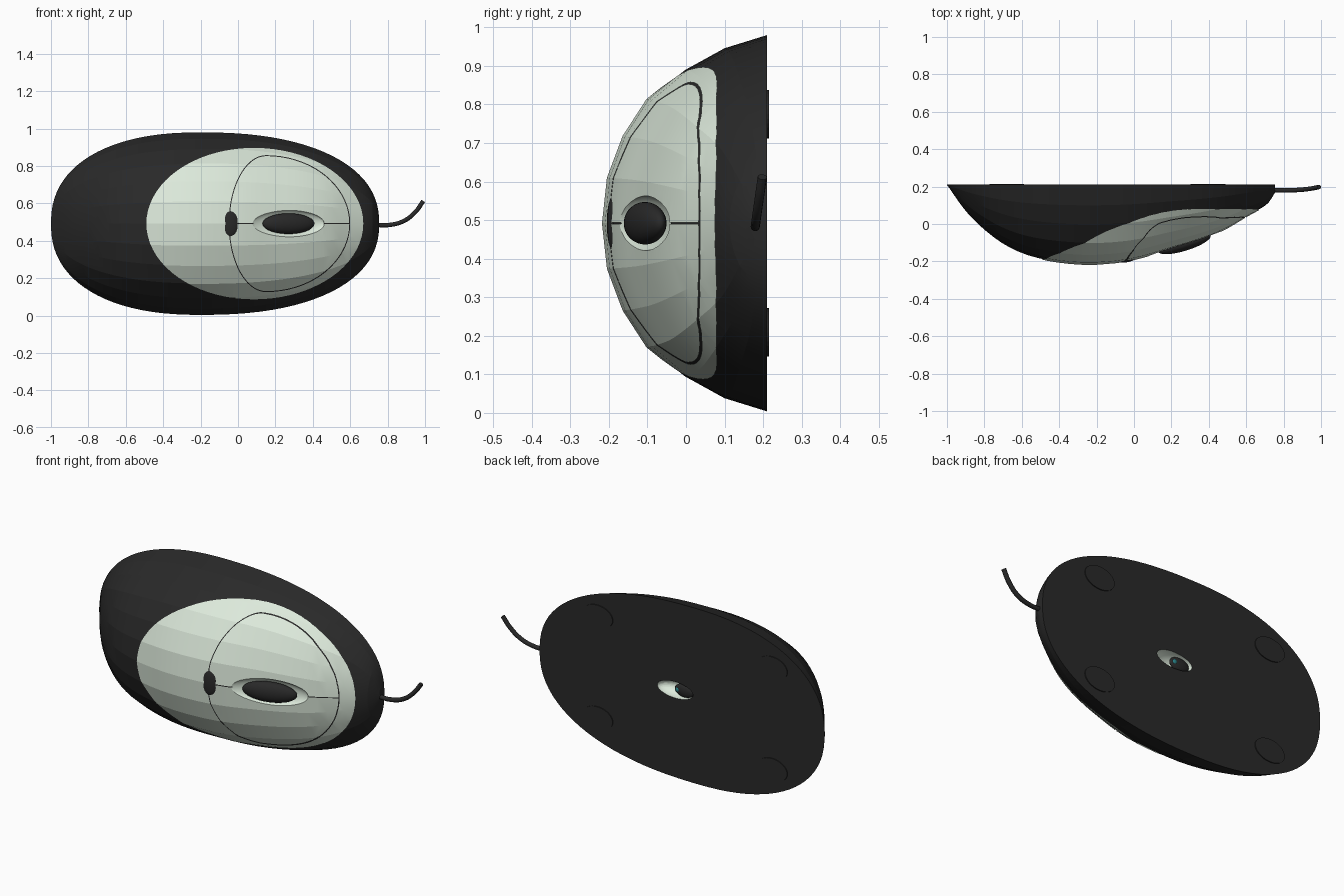
import bpy, bmesh, math
from mathutils import Matrix

if "Cube" in bpy.data.objects:
    bpy.data.objects.remove(bpy.data.objects["Cube"])

ZC, BASE = 0.492, 0.21          # centre line height, plane of the flat underside


def material(name, rgb):
    m = bpy.data.materials.new(name)
    m.diffuse_color = (*rgb, 1)
    m.use_nodes = True
    m.node_tree.nodes["Principled BSDF"].inputs["Base Color"].default_value = m.diffuse_color
    return m


BLACK = material("black_plastic", (0.022, 0.022, 0.022))
PALE = material("pale_plastic", (0.72, 0.82, 0.71))
TEAL = material("teal_lens", (0.02, 0.2, 0.22))


def finish(name, bm, mat):
    bmesh.ops.recalc_face_normals(bm, faces=bm.faces)
    me = bpy.data.meshes.new(name)
    bm.to_mesh(me)
    bm.free()
    me.materials.append(mat)
    ob = bpy.data.objects.new(name, me)
    bpy.context.collection.objects.link(ob)
    return ob


def smooth(ob, deg):
    bpy.ops.object.select_all(action='DESELECT')
    ob.select_set(True)
    bpy.context.view_layer.objects.active = ob
    bpy.ops.object.shade_smooth_by_angle(angle=math.radians(deg))


def boolean(ob, cutter, op='DIFFERENCE'):
    mod = ob.modifiers.new("cut", 'BOOLEAN')
    mod.object, mod.operation = cutter, op
    mod.solver, mod.material_mode = 'EXACT', 'TRANSFER'
    bpy.context.view_layer.objects.active = ob
    bpy.ops.object.modifier_apply(modifier=mod.name)


def ellipsoid(name, loc, semi, mat, tilt=0.0):
    bm = bmesh.new()
    bmesh.ops.create_uvsphere(bm, u_segments=40, v_segments=24, radius=1)
    bm.transform(Matrix.Translation(loc) @ Matrix.Rotation(tilt, 4, 'Z')
                 @ Matrix.Diagonal((*semi, 1)))
    ob = finish(name, bm, mat)
    smooth(ob, 40)
    return ob


def oval(cx, left, right, half, cz=ZC, n=72):
    pts = []
    for i in range(n):
        c, s = math.cos(math.tau * i / n), math.sin(math.tau * i / n)
        pts.append((cx + c * (right if c > 0 else left), cz + half * s))
    return pts


def prism(name, pts, y0, y1, mat):
    bm = bmesh.new()
    a = [bm.verts.new((x, y0, z)) for x, z in pts]
    b = [bm.verts.new((x, y1, z)) for x, z in pts]
    bm.faces.new(a)
    bm.faces.new(b)
    for i in range(len(pts)):
        j = (i + 1) % len(pts)
        bm.faces.new((a[i], a[j], b[j], b[i]))
    return finish(name, bm, mat)


# Shell loft: ridge height along x, and a faceted arch section
RIDGE = [(-1, 0), (-.9, .14), (-.8, .24), (-.7, .315), (-.6, .365), (-.5, .395),
         (-.4, .413), (-.3, .423), (-.2, .424), (-.1, .416), (0, .4), (.1, .372),
         (.2, .34), (.3, .31), (.4, .275), (.5, .23), (.6, .17), (.68, .125),
         (.72, .095), (.755, .04)]
ARCH = [(1, 0), (.93, .26), (.815, .5), (.655, .73), (.46, .875), (.24, .97), (0, 1)]


def ridge(x):
    for i in range(len(RIDGE) - 1):
        (x0, h0), (x1, h1) = RIDGE[i], RIDGE[i + 1]
        if x <= x1:
            p = RIDGE[max(i - 1, 0)]
            q = RIDGE[min(i + 2, len(RIDGE) - 1)]
            t, d = (x - x0) / (x1 - x0), x1 - x0
            m0 = (h1 - p[1]) / (x1 - p[0]) * d
            m1 = (q[1] - h0) / (q[0] - x0) * d
            return ((2*t**3 - 3*t*t + 1) * h0 + (t**3 - 2*t*t + t) * m0
                    + (3*t*t - 2*t**3) * h1 + (t**3 - t*t) * m1)
    return RIDGE[-1][1]


def shell(name, grow, mat):
    bm = bmesh.new()
    section = ARCH + [(-w, h) for w, h in ARCH[-2::-1]]
    rings, steps, power = [], 44, 2 / 2.3
    for i in range(steps + 1):
        a = 0.015 + (math.pi - 0.03) * i / steps
        c = -math.cos(a)
        x = -0.2 + math.copysign(abs(c) ** power, c) * (0.8 if c < 0 else 0.955)
        w = 0.488 * math.sin(a) ** power + grow
        h = max(ridge(x), 0.004) + grow
        rings.append([bm.verts.new((x, BASE - h * t, ZC + w * s)) for s, t in section])
    for r, q in zip(rings, rings[1:]):
        for j in range(len(r)):
            k = (j + 1) % len(r)
            bm.faces.new((r[j], r[k], q[k], q[j]))
    bm.faces.new(rings[0])
    bm.faces.new(rings[-1])
    return finish(name, bm, mat)


body = shell("body", 0, BLACK)
panel = shell("top_panel", 0.004, PALE)

# Cutters: panel outline, button seams, wheel dish, sensor recess
outline = prism("outline_cutter", oval(.085, .575, .585, .405), -.5, .3, PALE)
seam = prism("seam_cutter", oval(.15, .2, .45, .366), -.5, .3, PALE)
seam_core = prism("seam_core", oval(.15, .195, .445, .361), -.6, .4, PALE)
boolean(seam, seam_core)
split = prism("split_cutter", [(-.05, ZC - .0025), (.598, ZC - .0025),
                               (.598, ZC + .0025), (-.05, ZC + .0025)], -.5, .3, PALE)
dish = ellipsoid("dish_cutter", (.265, -.115, ZC), (.21, .035, .072), PALE, .36)
recess = ellipsoid("recess_cutter", (-.08, BASE, ZC), (.11, .06, .045), PALE)

boolean(panel, outline, 'INTERSECT')
for cutter in (seam, split, dish):
    boolean(panel, cutter)
for cutter in (dish, recess):
    boolean(body, cutter)
for cutter in (outline, seam, seam_core, split, dish, recess):
    bpy.data.objects.remove(cutter)

# Drop the panel faces buried inside the body
bm = bmesh.new()
bm.from_mesh(panel.data)
bm.normal_update()
hidden = [f for f in bm.faces if f.normal.y > .9 or abs(f.normal.y) < .01]
bmesh.ops.delete(bm, geom=hidden, context='FACES')
bm.to_mesh(panel.data)
bm.free()
smooth(body, 9)
smooth(panel, 9)

# Scroll wheel, badge and sensor
ellipsoid("scroll_wheel", (.27, -.106, ZC), (.145, .037, .055), BLACK, .3)
ellipsoid("badge", (-.043, -.188, ZC), (.047, .017, .072), BLACK, .1)
ellipsoid("sensor_housing", (-.125, .19, ZC), (.06, .018, .036), BLACK)
ellipsoid("sensor_lens", (-.09, .198, ZC), (.014, .01, .014), TEAL)

# Glide feet
for x in (-.68, .395):
    for side in (-1, 1):
        prism("glide_foot", oval(x, .093, .093, .063, ZC + side * .283, 32),
              BASE - .003, BASE + .005, BLACK)

# Cable
cu = bpy.data.curves.new("cable", 'CURVE')
cu.dimensions, cu.bevel_depth, cu.bevel_resolution = '3D', .012, 3
cu.resolution_u, cu.use_fill_caps = 8, True
path = [(.73, .18, .485), (.81, .18, .485), (.89, .183, .508),
        (.95, .19, .556), (.99, .198, .612)]
sp = cu.splines.new('BEZIER')
sp.bezier_points.add(len(path) - 1)
for p, co in zip(sp.bezier_points, path):
    p.co = co
    p.handle_left_type = p.handle_right_type = 'AUTO'
cu.materials.append(BLACK)
bpy.context.collection.objects.link(bpy.data.objects.new("cable", cu))
